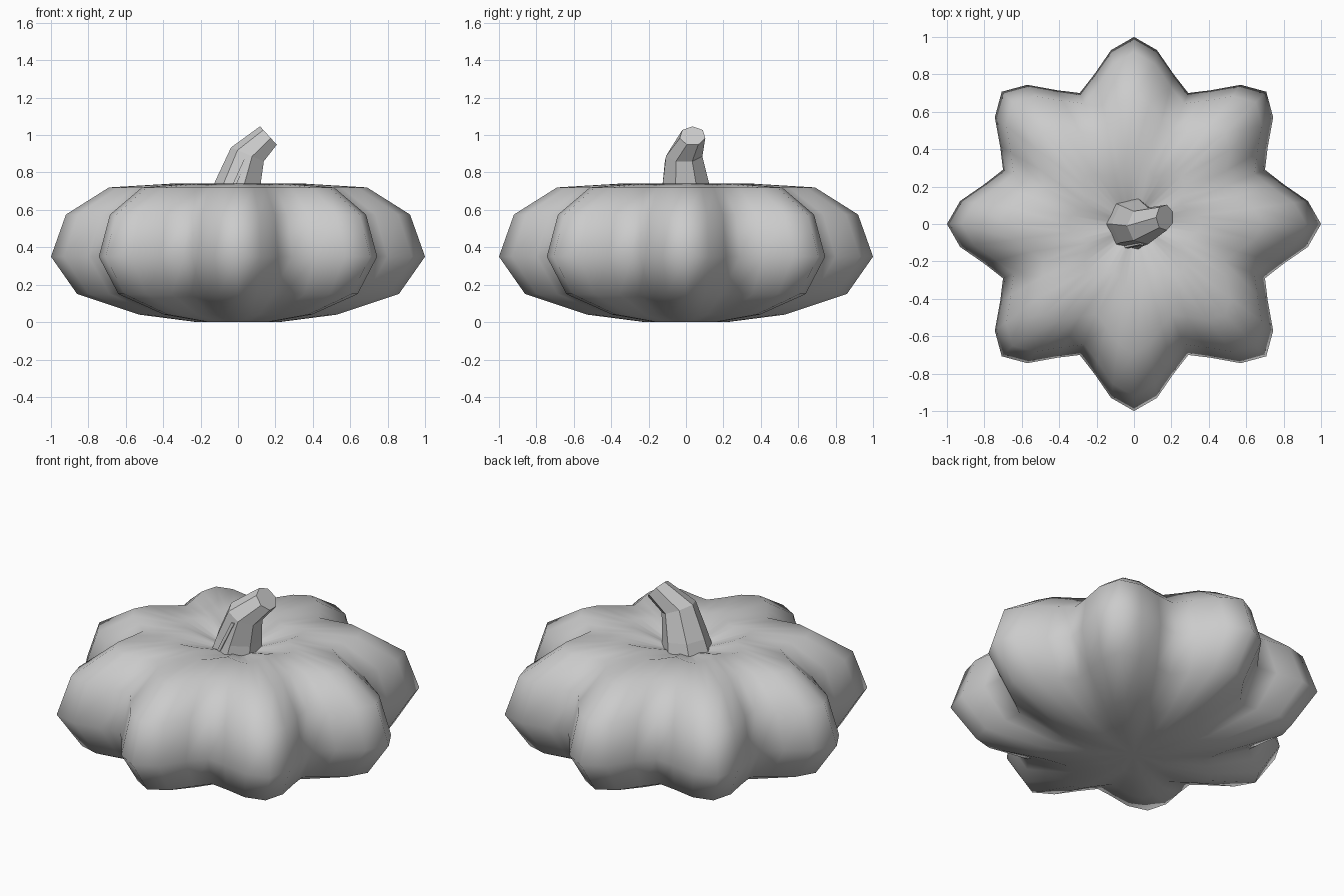
import bpy, bmesh, math
from mathutils import Vector

cube = bpy.data.objects.get("Cube")
if cube:
    bpy.data.objects.remove(cube, do_unlink=True)

grey = bpy.data.materials.new("plain grey")
grey.use_nodes = True
COLOUR = (0.6, 0.6, 0.6, 1)
grey.diffuse_color = COLOUR
grey.node_tree.nodes["Principled BSDF"].inputs["Base Color"].default_value = COLOUR


def make_object(name, bm, smooth):
    bmesh.ops.recalc_face_normals(bm, faces=bm.faces)
    for f in bm.faces:
        f.smooth = smooth
    mesh = bpy.data.meshes.new(name)
    bm.to_mesh(mesh)
    bm.free()
    mesh.materials.append(grey)
    obj = bpy.data.objects.new(name, mesh)
    bpy.context.collection.objects.link(obj)
    return obj


def bridge(bm, rings):
    for a, b in zip(rings, rings[1:]):
        n = len(a)
        for i in range(n):
            j = (i + 1) % n
            bm.faces.new((a[i], a[j], b[j], b[i]))


def fan(bm, ring, point):
    tip = bm.verts.new(point)
    for i, v in enumerate(ring):
        bm.faces.new((v, ring[(i + 1) % len(ring)], tip))


# Ribbed body: eight lobes, six segments each, around a flattened profile
LOBE = (1, 0.938, 0.826, 0.758, 0.826, 0.938)
PROFILE = ((0.22, 0.0), (0.53, 0.04), (0.86, 0.15), (1.0, 0.35),
           (0.92, 0.575), (0.69, 0.72), (0.36, 0.74), (0.13, 0.68))
bm = bmesh.new()
rings = []
for r, z in PROFILE:
    ring = []
    for i in range(48):
        a = math.tau * i / 48
        s = r * LOBE[i % 6]
        ring.append(bm.verts.new((s * math.cos(a), s * math.sin(a), z)))
    rings.append(ring)
bridge(bm, rings)
fan(bm, rings[0], (0, 0, 0.01))
fan(bm, rings[-1], (0, 0, 0.64))
make_object("pumpkin_body", bm, True)

# Bent seven-sided stem: centre, ring radius, tilt towards +x
STEM = (((-0.02, 0, 0.62), 0.15, 0),
        ((0.005, 0, 0.74), 0.128, 0.1),
        ((0.055, -0.01, 0.895), 0.1, 0.4),
        ((0.165, 0.035, 0.995), 0.07, 0.83))
bm = bmesh.new()
rings = []
for centre, r, tilt in STEM:
    across = Vector((math.cos(tilt), 0, -math.sin(tilt)))
    ring = []
    for i in range(7):
        a = math.tau * (i + 0.5) / 7
        ring.append(bm.verts.new(Vector(centre) + across * r * math.cos(a)
                                 + Vector((0, r * math.sin(a), 0))))
    rings.append(ring)
bridge(bm, rings)
bm.faces.new(rings[0])
bm.faces.new(rings[-1])
make_object("stem", bm, False)

# Thin ridge running up the front of the stem
bm = bmesh.new()
rings = []
for x, y, z in ((-0.04, -0.118, 0.69), (0.042, -0.1, 0.87)):
    rings.append([bm.verts.new((x + dx, y + dy, z)) for dx, dy in
                  ((-0.01, 0.03), (-0.01, -0.01), (0.01, -0.012), (0.01, 0.03))])
bridge(bm, rings)
for ring in rings:
    bm.faces.new(ring)
make_object("stem_ridge", bm, False)
